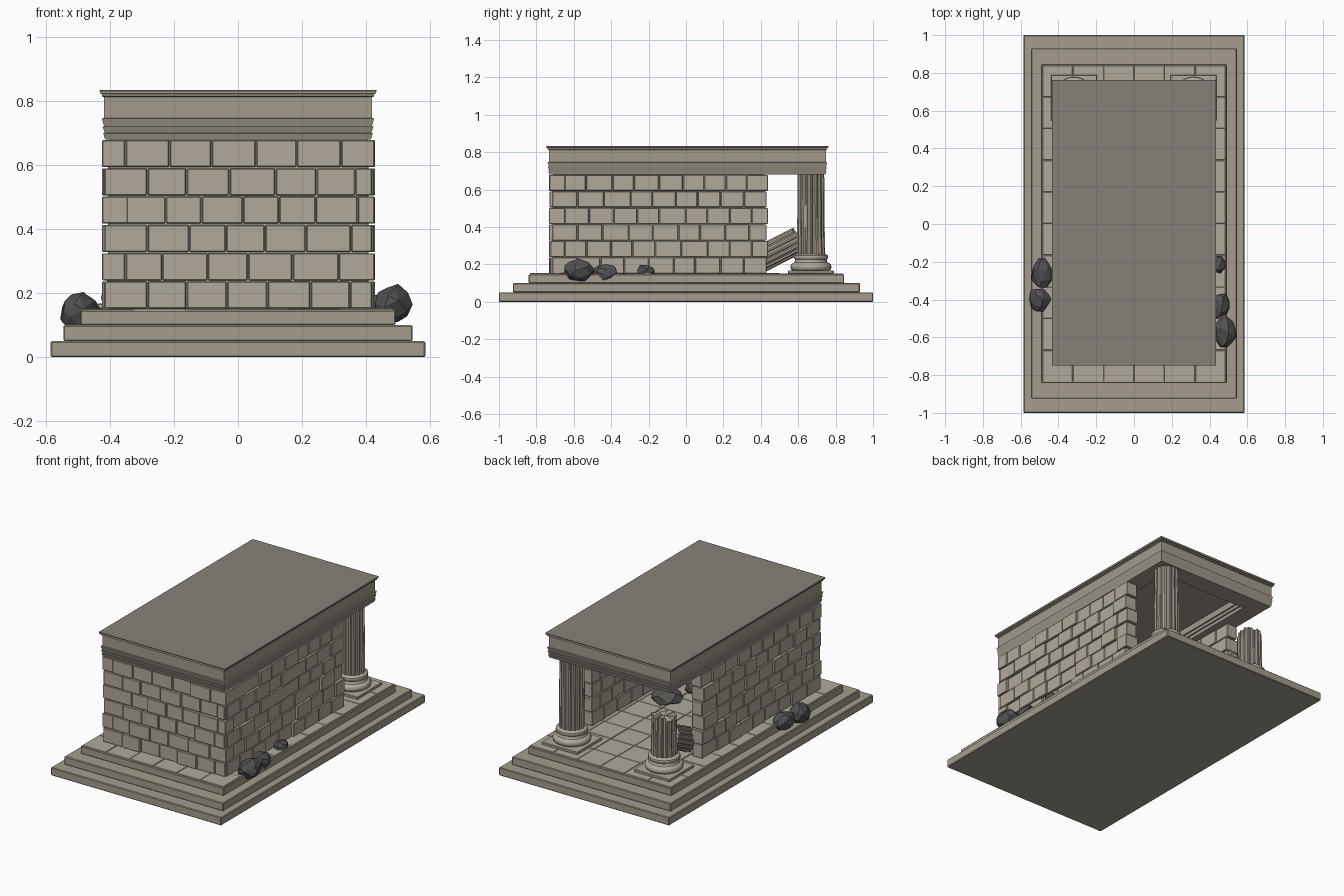
import bpy, bmesh, math, random
from mathutils import Vector, Matrix

if "Cube" in bpy.data.objects:
    bpy.data.objects.remove(bpy.data.objects["Cube"])

random.seed(7)


def material(name, rgb):
    m = bpy.data.materials.new(name)
    m.diffuse_color = (*rgb, 1)
    m.use_nodes = True
    m.node_tree.nodes["Principled BSDF"].inputs["Base Color"].default_value = m.diffuse_color
    return m


STONE = material("pale_stone", (0.44, 0.40, 0.33))
TRIM = material("grey_stone", (0.36, 0.33, 0.27))
STEP = material("step_stone", (0.37, 0.34, 0.27))
ROOF = material("roof_stone", (0.24, 0.22, 0.19))
ROCK = material("dark_rock", (0.085, 0.085, 0.085))


def finish(name, bm, mat, bevel=0.0, smooth=False):
    bmesh.ops.recalc_face_normals(bm, faces=bm.faces)
    me = bpy.data.meshes.new(name)
    bm.to_mesh(me)
    bm.free()
    ob = bpy.data.objects.new(name, me)
    bpy.context.collection.objects.link(ob)
    me.materials.append(mat)
    if bevel:
        mod = ob.modifiers.new("bevel", 'BEVEL')
        mod.width, mod.segments = bevel, 1
    if smooth:
        bpy.ops.object.select_all(action='DESELECT')
        ob.select_set(True)
        bpy.context.view_layer.objects.active = ob
        bpy.ops.object.shade_smooth_by_angle(angle=math.radians(35))
    return ob


def add_box(bm, lo, hi):
    lo, hi = Vector(lo), Vector(hi)
    size = hi - lo
    mat = Matrix.Translation((lo + hi) / 2) @ Matrix.Diagonal((*size, 1))
    bmesh.ops.create_cube(bm, size=1, matrix=mat)


def box(name, lo, hi, mat, bevel=0.0):
    bm = bmesh.new()
    add_box(bm, lo, hi)
    return finish(name, bm, mat, bevel)


def loft(bm, rings):
    """Skin a list of closed rings and cap both ends."""
    rows = [[bm.verts.new(p) for p in r] for r in rings]
    n = len(rows[0])
    for a, b in zip(rows, rows[1:]):
        for i in range(n):
            bm.faces.new((a[i], a[(i + 1) % n], b[(i + 1) % n], b[i]))
    bm.faces.new(rows[0][::-1])
    bm.faces.new(rows[-1])
    return rows


def circle(r, z, n):
    return [(r * math.cos(2 * math.pi * i / n), r * math.sin(2 * math.pi * i / n), z) for i in range(n)]


# Stepped platform
box("lower_step", (-.585, -1, 0), (.585, 1, .05), STEP, .004)
box("middle_step", (-.545, -.925, .05), (.545, .93, .10), STEP, .004)
box("upper_step", (-.492, -.842, .10), (.492, .846, .147), STEP, .004)

# Paving slabs on the platform
bm = bmesh.new()
nx, ny = 6, 10
for i in range(nx):
    for j in range(ny):
        x0, y0 = -.486 + i * .972 / nx, -.836 + j * 1.676 / ny
        add_box(bm, (x0 + .001, y0 + .001, .14),
                (x0 + .972 / nx - .001, y0 + 1.676 / ny - .001, .151 + random.uniform(-.001, .002)))
finish("floor_tiles", bm, STONE, .002)


# Coursed block walls: six rows in running bond around a plain core
ROWS, Z0, Z1 = 6, .15, .68


def block_wall(name, axis, a, b, inner, outer):
    bm = bmesh.new()
    h = (Z1 - Z0) / ROWS
    sgn = 1 if outer > inner else -1

    def put(s, e, d0, d1, z0, z1):
        d0, d1 = min(d0, d1), max(d0, d1)
        if axis == 'x':
            add_box(bm, (s, d0, z0), (e, d1, z1))
        else:
            add_box(bm, (d0, s, z0), (d1, e, z1))

    put(a + .012, b - .012, inner + sgn * .008, outer - sgn * .012, Z0, Z1)
    for r in range(ROWS):
        z0, z1 = Z0 + r * h + .002, Z0 + (r + 1) * h - .002
        s = a - (.008 if r % 2 else 0)
        end = b + (.008 if r % 2 else 0)
        w = .075 if r % 2 else .135
        while s < end - .01:
            e = s + w
            if end - e < .045:
                e = end
            proud = random.choice((-.004, .0, .004, .008))
            put(s + .0015, e - .0015, inner - sgn * random.uniform(0, .006),
                outer + sgn * proud, z0, z1)
            s, w = e, random.uniform(.11, .145)
    finish(name, bm, STONE, .003)


block_wall("front_wall", 'x', -.418, .42, -.65, -.725)
block_wall("right_wall", 'y', -.715, .432, .345, .42)
block_wall("left_wall", 'y', -.715, .432, -.345, -.417)


# Entablature: hollow beam ring with stepped bands, frieze and cornice
def rect(out, z):
    hx, y0, y1 = .415 + out, -.73 - out, .745 + out
    return [(-hx, y0, z), (hx, y0, z), (hx, y1, z), (-hx, y1, z)]


bm = bmesh.new()
loft(bm, [rect(o, z) for o, z in (
    (-.130, .76), (-.130, .722), (-.122, .720), (-.122, .702), (-.114, .700), (-.114, .68),
    (.000, .68), (.006, .699), (.001, .700), (.008, .720), (.003, .721), (.010, .745),
    (.003, .747), (.003, .812), (.010, .815), (.010, .822), (.016, .824), (.016, .828))])
finish("entablature", bm, TRIM)
bm = bmesh.new()
loft(bm, [rect(.016, .828), rect(.018, .834)])
finish("roof_slab", bm, ROOF)


# Columns: square plinth, turned base, fluted shaft
FLUTES = 16


def flute_ring(r, z):
    pts = []
    for i in range(FLUTES):
        for f, k in ((0, 1), (.22, 1), (.42, .91), (.8, .91)):
            t = 2 * math.pi * (i + f) / FLUTES
            pts.append((r * k * math.cos(t), r * k * math.sin(t), z))
    return pts


def shaft(name, z0, z1, r0, r1, jag0=0, jag1=0):
    bm = bmesh.new()
    rows = loft(bm, [flute_ring(r0, z0), flute_ring(r1, z1)])
    for row, jag in ((rows[0], jag0), (rows[1], jag1)):
        if jag:
            for i in range(0, len(row), 4):
                d = random.uniform(-jag, jag)
                for v in row[i:i + 4]:
                    v.co.z += d
            face = bmesh.ops.poke(bm, faces=[f for f in bm.faces if len(f.verts) > 4 and row[0] in f.verts])
            for v in face["verts"]:
                v.co.z += random.uniform(-jag, jag) * .5
    return finish(name, bm, STONE)


def column(side, x, top, jag):
    y = .668
    box(side + "_plinth", (x - .122, y - .122, .15), (x + .122, y + .122, .167), STONE, .003)
    bm = bmesh.new()
    loft(bm, [circle(r, z, 28) for r, z in (
        (.098, .167), (.106, .173), (.110, .185), (.107, .198), (.099, .206),
        (.090, .209), (.085, .217), (.085, .226), (.090, .231), (.092, .239),
        (.090, .247), (.083, .252), (.077, .256))])
    finish(side + "_column_base", bm, STONE, smooth=True).location = (x, y, 0)
    shaft(side + "_column_shaft", .25, top, .075, .071, jag1=jag).location = (x, y, 0)


column("right", .315, .682, 0)
column("left_broken", -.318, .49, .012)

# Fallen drum leaning against the broken column
lo, hi = Vector((-.285, .385, .222)), Vector((-.30, .60, .330))
drum = shaft("fallen_shaft", 0, (hi - lo).length, .073, .071, .006, .008)
drum.location = lo
drum.rotation_euler = (hi - lo).to_track_quat('Z', 'Y').to_euler()


# Rubble: faceted rocks made from hulls of scattered points
def rock(i, centre, size):
    bm = bmesh.new()
    for k in range(26):
        zz = 1 - 2 * (k + .5) / 26
        t = k * 2.39996 + random.uniform(-.35, .35)
        q = math.sqrt(1 - zz * zz)
        s = random.uniform(.86, 1.05)
        bm.verts.new((q * math.cos(t) * size[0] * s, q * math.sin(t) * size[1] * s, zz * size[2] * s))
    hull = bmesh.ops.convex_hull(bm, input=bm.verts)
    loose = [v for v in bm.verts if not v.link_faces]
    bmesh.ops.delete(bm, geom=loose, context='VERTS')
    bmesh.ops.dissolve_limit(bm, angle_limit=math.radians(12), verts=bm.verts, edges=bm.edges)
    finish("rock_%d" % i, bm, ROCK).location = centre


ROCKS = [((.482, -.575, .167), (.066, .088, .064)), ((.455, -.43, .152), (.055, .072, .054)),
         ((.447, -.215, .162), (.042, .052, .040)), ((-.487, -.26, .145), (.064, .082, .058)),
         ((-.500, -.40, .138), (.066, .070, .066)), ((.20, -.09, .18), (.10, .09, .055)),
         ((.15, -.28, .17), (.045, .045, .04))]
for i, (c, s) in enumerate(ROCKS):
    rock(i + 1, c, s)
